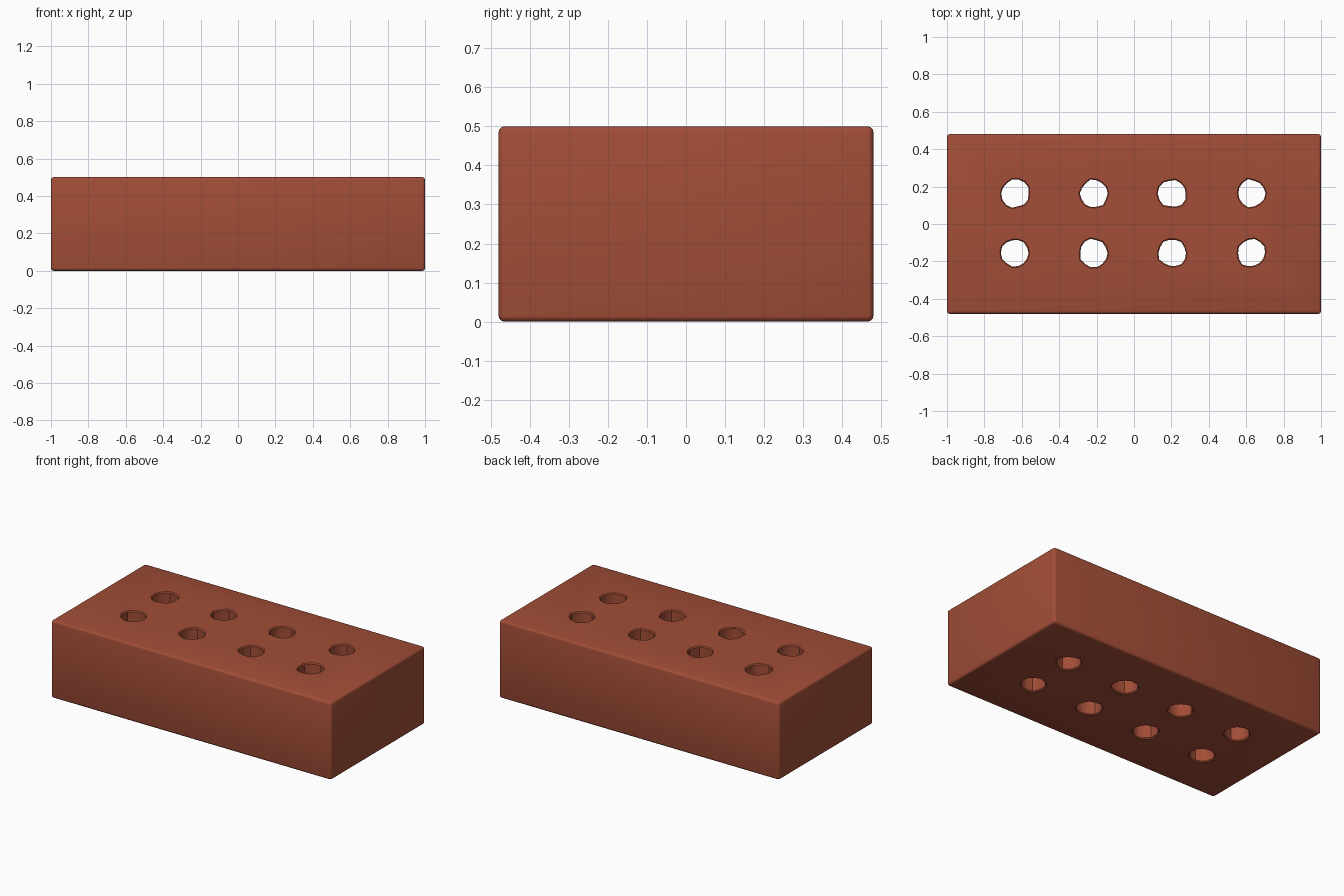
import bpy, bmesh, math, random

if "Cube" in bpy.data.objects:
    bpy.data.objects.remove(bpy.data.objects["Cube"])

random.seed(4)
clay = bpy.data.materials.new("brick red clay")
clay.diffuse_color = (0.36, 0.075, 0.038, 1)
clay.use_nodes = True
clay.node_tree.nodes["Principled BSDF"].inputs["Base Color"].default_value = clay.diffuse_color

L, W, H = 2.0, 0.96, 0.5


def make_object(name, bm):
    bmesh.ops.recalc_face_normals(bm, faces=bm.faces)
    me = bpy.data.meshes.new(name)
    bm.to_mesh(me)
    bm.free()
    me.materials.append(clay)
    ob = bpy.data.objects.new(name, me)
    bpy.context.collection.objects.link(ob)
    return ob


# Brick body with slightly rounded edges
bm = bmesh.new()
bmesh.ops.create_cube(bm, size=1)
for v in bm.verts:
    v.co = (v.co.x * L, v.co.y * W, (v.co.z + 0.5) * H)
bmesh.ops.bevel(bm, geom=list(bm.edges), offset=0.015, segments=3,
                profile=0.5, affect='EDGES')
brick = make_object("brick", bm)

# Rough round holes, flared a little at both mouths
bm = bmesh.new()
sides, flare = 14, 0.006
for cx in (-0.635, -0.215, 0.205, 0.627):
    for cy in (-0.155, 0.163):
        radii = [0.074 + random.uniform(-0.005, 0.005) for _ in range(sides)]
        rings = []
        for z, grow in ((-0.02, 0.02 + flare), (flare, 0),
                        (H - flare, 0), (H + 0.02, 0.02 + flare)):
            rings.append([bm.verts.new((
                cx + (r + grow) * math.cos(2 * math.pi * i / sides),
                cy + (r + grow) * math.sin(2 * math.pi * i / sides), z))
                for i, r in enumerate(radii)])
        for lo, hi in zip(rings, rings[1:]):
            for i in range(sides):
                j = (i + 1) % sides
                bm.faces.new((lo[i], lo[j], hi[j], hi[i]))
        bm.faces.new(rings[0][::-1])
        bm.faces.new(rings[-1])
cutter = make_object("hole_cutter", bm)

# Cut the holes and remove the cutter
cut = brick.modifiers.new("holes", 'BOOLEAN')
cut.operation = 'DIFFERENCE'
cut.solver = 'EXACT'
cut.object = cutter
bpy.context.view_layer.objects.active = brick
brick.select_set(True)
cutter.select_set(False)
bpy.ops.object.modifier_apply(modifier=cut.name)
bpy.data.objects.remove(cutter)
bpy.ops.object.shade_smooth_by_angle(angle=math.radians(35))
